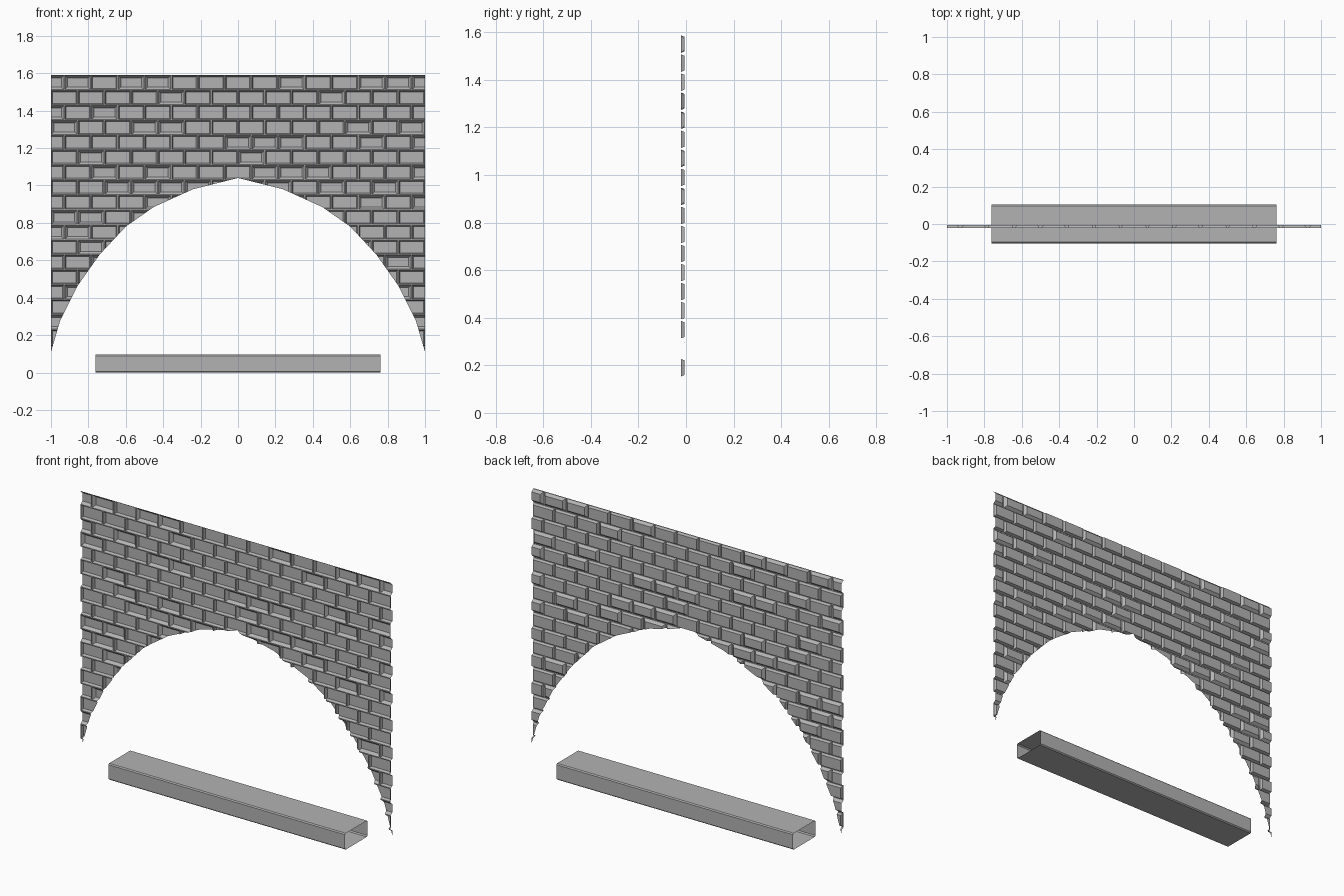
import bpy, bmesh, random
from mathutils import Vector

cube = bpy.data.objects.get("Cube")
if cube:
    bpy.data.objects.remove(cube, do_unlink=True)
random.seed(4)

stone = bpy.data.materials.new("stone grey")
stone.use_nodes = True
stone.diffuse_color = (0.45, 0.45, 0.45, 1)
stone.node_tree.nodes["Principled BSDF"].inputs["Base Color"].default_value = stone.diffuse_color


def finish(bm, name):
    mesh = bpy.data.meshes.new(name)
    bm.to_mesh(mesh)
    bm.free()
    mesh.materials.append(stone)
    obj = bpy.data.objects.new(name, mesh)
    bpy.context.collection.objects.link(obj)
    return obj


# Brick wall: one sheet of mortar ridges with the brick faces pressed back
TOP, ROWS, PITCH_Z, PITCH_X = 1.59, 19, 0.08, 2 / 14
RIDGE_Y, BRICK_Y = -0.022, -0.006


def add_brick(bm, x, z, slope):
    loops = []
    for inset, y in ((0, RIDGE_Y), (0.003, RIDGE_Y), (0.003 + slope, BRICK_Y)):
        x0, x1 = x + inset, x + PITCH_X - inset
        z0, z1 = z + inset, z + PITCH_Z - inset
        loops.append([bm.verts.new((px, y, pz)) for px, pz in
                      ((x0, z0), (x1, z0), (x1, z1), (x0, z1))])
    for outer, inner in zip(loops, loops[1:]):
        for i in range(4):
            j = (i + 1) % 4
            bm.faces.new((outer[i], outer[j], inner[j], inner[i]))
    bm.faces.new(loops[-1])


def cut(bm, faces, point, normal, clear=False):
    edges = {e for f in faces for e in f.edges}
    verts = {v for f in faces for v in f.verts}
    bmesh.ops.bisect_plane(bm, geom=list(faces) + list(edges) + list(verts), dist=1e-6,
                           plane_co=point, plane_no=normal, clear_outer=clear)


wall = bmesh.new()
for row in range(ROWS):
    shift = PITCH_X / 2 if row % 2 == 0 else 0
    for col in range(15 if shift else 14):
        slope = 0.013 if random.random() < 0.25 else 0.006
        add_brick(wall, -1 - shift + col * PITCH_X, TOP - (row + 1) * PITCH_Z, slope)
bmesh.ops.remove_doubles(wall, verts=wall.verts[:], dist=1e-5)

# Trim the half bricks at both ends
for side in (-1, 1):
    cut(wall, wall.faces[:], (side, 0, 0), (side, 0, 0), True)

# Pointed arch opening
half = [(0, 1.04), (0.24, 0.98), (0.45, 0.885), (0.6, 0.78),
        (0.74, 0.63), (0.86, 0.46), (0.95, 0.28), (1, 0.11)]
lines = []
for side in (-1, 1):
    for (xa, za), (xb, zb) in zip(half, half[1:]):
        point = Vector((side * xa, 0, za))
        normal = Vector((side * (za - zb), 0, xb - xa)).normalized()
        lines.append((point, normal))
        low, high = sorted((side * xa, side * xb))
        near = [f for f in wall.faces
                if max(v.co.x for v in f.verts) > low - 1e-4
                and min(v.co.x for v in f.verts) < high + 1e-4]
        cut(wall, near, point, normal)
opening = [f for f in wall.faces
           if all((f.calc_center_median() - p).dot(n) < 0 for p, n in lines)]
bmesh.ops.delete(wall, geom=opening, context='FACES')
finish(wall, "brick_arch_wall")

# Long beam: hollow, open at both ends, long edges slightly chamfered
L, W, H, C = 0.763, 0.103, 0.095, 0.006
section = [(-W + C, 0), (W - C, 0), (W, C), (W, H - C),
           (W - C, H), (-W + C, H), (-W, H - C), (-W, C)]
beam = bmesh.new()
ends = [[beam.verts.new((x, y, z)) for y, z in section] for x in (-L, L)]
for i in range(len(section)):
    j = (i + 1) % len(section)
    beam.faces.new((ends[0][i], ends[0][j], ends[1][j], ends[1][i]))
bmesh.ops.recalc_face_normals(beam, faces=beam.faces[:])
finish(beam, "hollow_beam")
